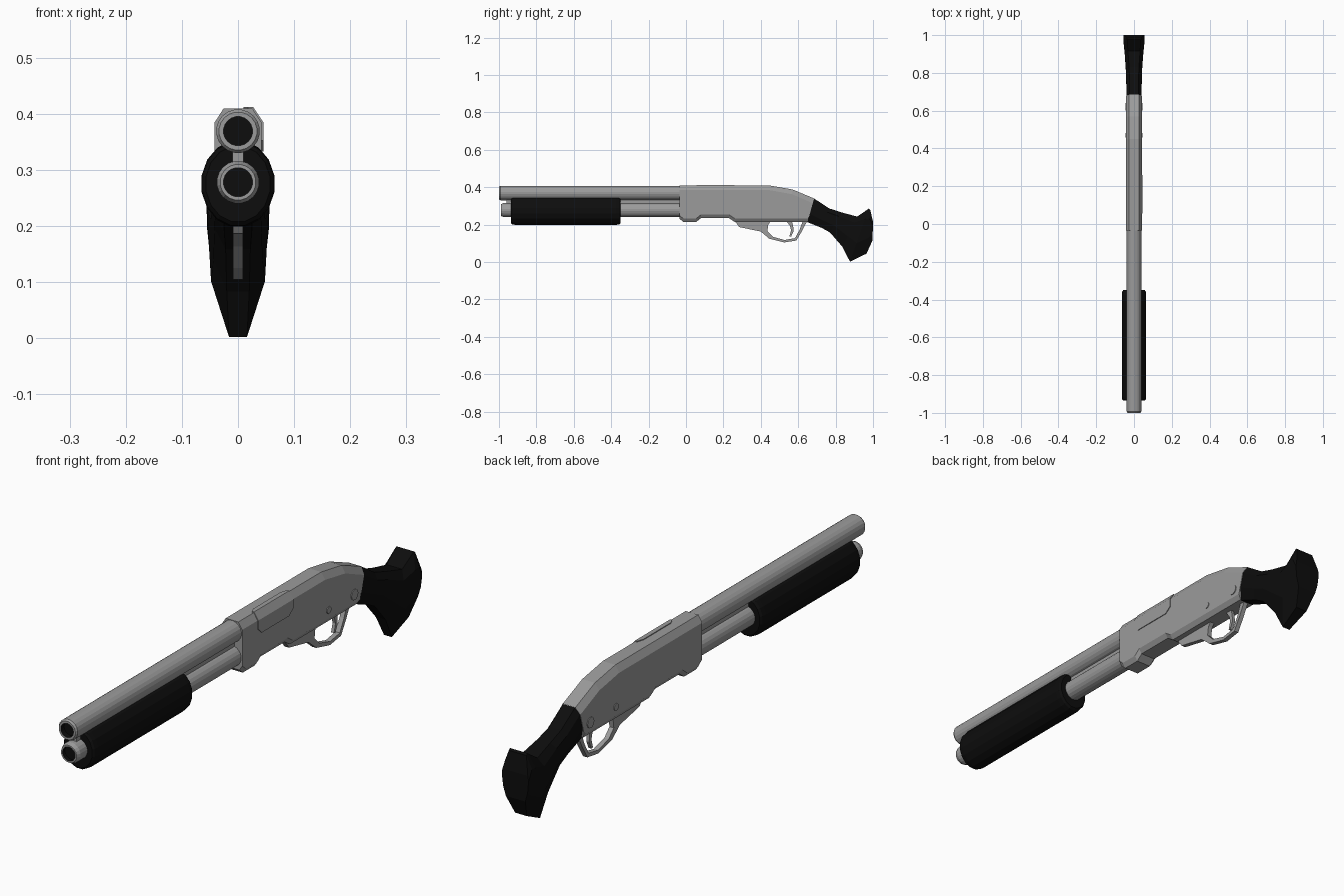
import bpy, bmesh, math


def material(name, v):
    m = bpy.data.materials.new(name)
    m.diffuse_color = (v, v, v, 1)
    return m


GREY = material("steel grey", 0.33)
BLACK = material("matte black", 0.004)


def make(name, verts, faces, *mats):
    me = bpy.data.meshes.new(name)
    me.from_pydata(verts, [], faces)
    for m in mats:
        me.materials.append(m)
    bm = bmesh.new()
    bm.from_mesh(me)
    bmesh.ops.recalc_face_normals(bm, faces=bm.faces)
    bm.to_mesh(me)
    bm.free()
    ob = bpy.data.objects.new(name, me)
    bpy.context.collection.objects.link(ob)
    return ob


def skin(name, rings, *mats):
    """Join equal-sized rings of points and cap both ends."""
    n = len(rings[0])
    verts = [p for r in rings for p in r]
    faces = [(a * n + i, a * n + (i + 1) % n, (a + 1) * n + (i + 1) % n, (a + 1) * n + i)
             for a in range(len(rings) - 1) for i in range(n)]
    faces += [tuple(range(n)), tuple(range(len(verts) - n, len(verts)))]
    return make(name, verts, faces, *mats)


def turned(name, profile, zc, mats, sides=20, sx=1.0, sz=1.0):
    """Rings of (y, radius) around an axis along y."""
    angles = [math.tau * (i + 0.5) / sides for i in range(sides)]
    return skin(name, [[(r * sx * math.cos(a), y, zc + r * sz * math.sin(a)) for a in angles]
                       for y, r in profile], *mats)


def plate(name, outline, half, mat, x=0.0):
    """Side outline of (y, z) given thickness across x."""
    return skin(name, [[(x + s * half, y, z) for y, z in outline] for s in (-1, 1)], mat)


def section(top, bottom, widths):
    """Symmetric ring from (fraction down, half width) pairs."""
    side = [(w, top[0] + (bottom[0] - top[0]) * t, top[1] + (bottom[1] - top[1]) * t)
            for t, w in widths]
    return side + [(-x, y, z) for x, y, z in reversed(side)]


# Barrel and magazine tube, each with a dark recessed bore
barrel = turned("barrel", [(-0.03 + 0.02, 0.039), (-0.993, 0.039), (-1.0, 0.034),
                           (-1.0, 0.026), (-0.98, 0.026)], 0.369, (GREY, BLACK))
tube = turned("magazine_tube", [(0.0, 0.038), (-0.975, 0.038), (-0.99, 0.032),
                                (-0.99, 0.026), (-0.975, 0.026)], 0.278, (GREY, BLACK))
for ob, zc in ((barrel, 0.369), (tube, 0.278)):
    for f in ob.data.polygons:
        if f.center.y < -0.9 and math.hypot(f.center.x, f.center.z - zc) < 0.027:
            f.material_index = 1

# Narrow rib joining the two tubes
plate("tube_rib", [(-0.96, 0.30), (-0.96, 0.345), (-0.02, 0.345), (-0.02, 0.30)], 0.01, GREY)

# Pump grip with rounded ends
turned("pump_grip", [(-0.935, 0.040), (-0.935, 0.058), (-0.928, 0.064), (-0.912, 0.066),
                     (-0.375, 0.066), (-0.358, 0.064), (-0.35, 0.058), (-0.35, 0.040)],
       0.275, (BLACK,), sides=16, sz=1.18)

# Receiver with chamfered top and bottom edges
stations = [((-0.035, 0.409), (-0.035, 0.232)), ((-0.015, 0.409), (-0.015, 0.215)),
            ((0.055, 0.409), (0.055, 0.215)), ((0.08, 0.409), (0.08, 0.235)),
            ((0.23, 0.409), (0.23, 0.235)), ((0.26, 0.409), (0.26, 0.215)),
            ((0.45, 0.409), (0.45, 0.215)), ((0.57, 0.388), (0.55, 0.215)),
            ((0.685, 0.34), (0.65, 0.215))]
rings = []
for top, bot in stations:
    h = top[1] - bot[1]
    rings.append(section(top, bot, [(0, 0.026), (0.025 / h, 0.042),
                                    (1 - 0.018 / h, 0.042), (1, 0.030)]))
skin("receiver", rings, GREY)

# Ejection port cover wrapping over the right upper edge
rings = []
for y, low, inner in ((0.055, 0.352, 0.018), (0.075, 0.333, 0.010),
                      (0.235, 0.333, 0.010), (0.26, 0.352, 0.018)):
    outer = [(inner, 0.412), (0.027, 0.412), (0.045, 0.385), (0.045, low)]
    rings.append([(x, y, z) for x, z in outer + [(0.038, low), (0.038, 0.38), (inner, 0.40)]])
skin("ejection_port_cover", rings, GREY)

# Pins through the receiver
for name, y, r in (("front_pin", 0.47, 0.013), ("rear_pin", 0.62, 0.02)):
    ring = [(y + r * math.cos(math.tau * i / 10), 0.265 + r * math.sin(math.tau * i / 10))
            for i in range(10)]
    plate(name, ring, 0.045, GREY)

# Trigger guard: solid front wedge running into an open bow
plate("trigger_guard", [
    (0.26, 0.22), (0.285, 0.187), (0.40, 0.163), (0.445, 0.125), (0.525, 0.105),
    (0.59, 0.115), (0.62, 0.165), (0.648, 0.22), (0.625, 0.22), (0.607, 0.172),
    (0.583, 0.128), (0.527, 0.118), (0.465, 0.135), (0.435, 0.165), (0.44, 0.20),
    (0.455, 0.22)], 0.009, GREY)

# Curved trigger
plate("trigger", [(0.535, 0.22), (0.555, 0.195), (0.562, 0.17), (0.553, 0.138),
                  (0.562, 0.136), (0.575, 0.165), (0.573, 0.195), (0.565, 0.22)], 0.006, GREY)

# Pistol-style stock flaring to a wide butt
def stock_ring(top, bottom, a, b, c, d):
    return section(top, bottom, [(0, a), (0.2, b), (0.65, c), (1, d)])


skin("stock", [
    stock_ring((0.683, 0.341), (0.648, 0.214), 0.025, 0.040, 0.040, 0.026),
    stock_ring((0.765, 0.287), (0.725, 0.183), 0.024, 0.041, 0.041, 0.024),
    stock_ring((0.83, 0.266), (0.77, 0.158), 0.026, 0.043, 0.042, 0.022),
    stock_ring((0.915, 0.243), (0.835, 0.083), 0.032, 0.049, 0.044, 0.020),
    stock_ring((0.978, 0.286), (0.877, 0.002), 0.036, 0.055, 0.048, 0.016),
    stock_ring((0.985, 0.280), (0.965, 0.045), 0.036, 0.056, 0.048, 0.024),
    stock_ring((1.0, 0.215), (0.997, 0.115), 0.052, 0.055, 0.050, 0.040)], BLACK)
